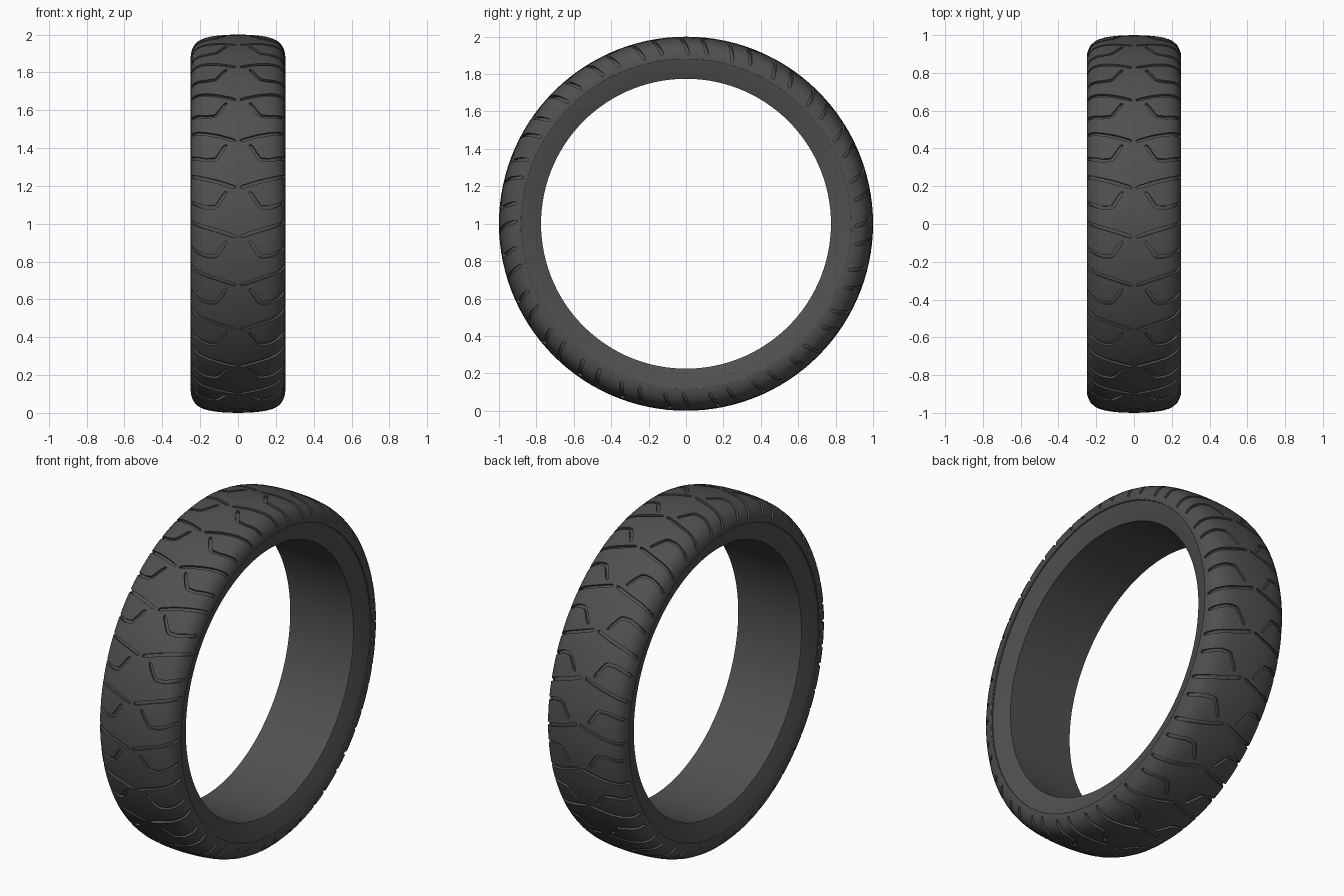
import bpy
import bmesh
from math import sin, cos, radians, pi
from mathutils import Vector

if "Cube" in bpy.data.objects:
    bpy.data.objects.remove(bpy.data.objects["Cube"])

SEGMENTS, REPEATS = 120, 24
DEPTH, HALF_WIDTH = 0.014, 0.009

# Half cross-section as (x, radius): tread from crown to shoulder, then bead
TREAD = [(0, 1), (.04, .999), (.08, .997), (.12, .993), (.155, .987), (.185, .978),
         (.21, .965), (.23, .946), (.242, .923), (.249, .9), (.25, .882)]
BEAD = [(.247, .877), (.241, .877), (.24, .869), (.205, .775)]

# Groove paths as (distance from crown, degrees round the tyre)
CHEVRON = [(.012, 0), (.1, 1.7), (.2, 3.3), (.29, 4.9)]
HOOK = [(.062, -1.2), (.112, -5.6), (.125, -6), (.17, -6), (.23, -4.9), (.28, -3.9)]


def place(x, r, t):
    return Vector((x, -r * cos(t), 1 + r * sin(t)))


def tread_at(s):
    """Point (x, r) on the tread at distance s from the crown."""
    for a, b in zip(TREAD, TREAD[1:]):
        a, b = Vector(a), Vector(b)
        length = (b - a).length
        if s <= length:
            break
        s -= length
    return a + (b - a) * (s / length)


def surface(s, t, side):
    """Position and outward normal on the tread."""
    p = tread_at(s)
    d = (tread_at(s + .012) - tread_at(max(s - .012, 0))).normalized()
    normal = place(-d.y * side, d.x, t) - Vector((0, 0, 1))
    return place(p.x * side, p.y, t), normal


def densify(path, parts=5):
    out = []
    for (s0, a0), (s1, a1) in zip(path, path[1:]):
        out += [(s0 + (s1 - s0) * i / parts, a0 + (a1 - a0) * i / parts) for i in range(parts)]
    return out + [path[-1]]


def add_groove(bm, path, start, side):
    """Ribbon-shaped cutter that follows the tread."""
    frames = [surface(s, start + radians(a), side) for s, a in densify(path)]
    rings = []
    last = len(frames) - 1
    for i, (p, n) in enumerate(frames):
        along = frames[min(i + 1, last)][0] - frames[max(i - 1, 0)][0]
        across = along.cross(n).normalized() * HALF_WIDTH
        across *= .55 if i in (0, last) else 1
        low, high = p - n * DEPTH, p + n * .02
        rings.append([bm.verts.new(v) for v in
                      (low - across, low + across, high + across, high - across)])
    for a, b in zip(rings, rings[1:]):
        for k in range(4):
            j = (k + 1) % 4
            bm.faces.new((a[k], a[j], b[j], b[k]))
    bm.faces.new(rings[0])
    bm.faces.new(rings[-1][::-1])


def to_object(bm, name):
    bmesh.ops.recalc_face_normals(bm, faces=bm.faces)
    mesh = bpy.data.meshes.new(name)
    bm.to_mesh(mesh)
    bm.free()
    obj = bpy.data.objects.new(name, mesh)
    bpy.context.collection.objects.link(obj)
    return obj


# Tyre body: closed cross-section swept round the axle
half = TREAD + BEAD
profile = [(-x, r) for x, r in half[:0:-1]] + half
bm = bmesh.new()
rings = [[bm.verts.new(place(x, r, 2 * pi * i / SEGMENTS)) for x, r in profile]
         for i in range(SEGMENTS)]
for i, ring in enumerate(rings):
    following = rings[(i + 1) % SEGMENTS]
    for k in range(len(profile)):
        j = (k + 1) % len(profile)
        bm.faces.new((ring[k], ring[j], following[j], following[k]))
tyre = to_object(bm, "tyre")

# Tread grooves
bm = bmesh.new()
for i in range(REPEATS):
    start = radians(-4) + 2 * pi * i / REPEATS
    for side in (1, -1):
        for path in (CHEVRON, HOOK):
            add_groove(bm, path, start, side)
cutter = to_object(bm, "groove_cutter")
cutter.hide_render = True

cut = tyre.modifiers.new("grooves", "BOOLEAN")
cut.operation = "DIFFERENCE"
cut.solver = "EXACT"
cut.object = cutter
bpy.ops.object.select_all(action="DESELECT")
bpy.context.view_layer.objects.active = tyre
tyre.select_set(True)
bpy.ops.object.modifier_apply(modifier=cut.name)
bpy.data.objects.remove(cutter)

# Rubber
rubber = bpy.data.materials.new("dark_rubber")
rubber.use_nodes = True
color = (.08, .08, .08, 1)
rubber.diffuse_color = color
rubber.node_tree.nodes["Principled BSDF"].inputs["Base Color"].default_value = color
tyre.data.materials.clear()
tyre.data.materials.append(rubber)
bpy.ops.object.shade_smooth_by_angle(angle=radians(30))
